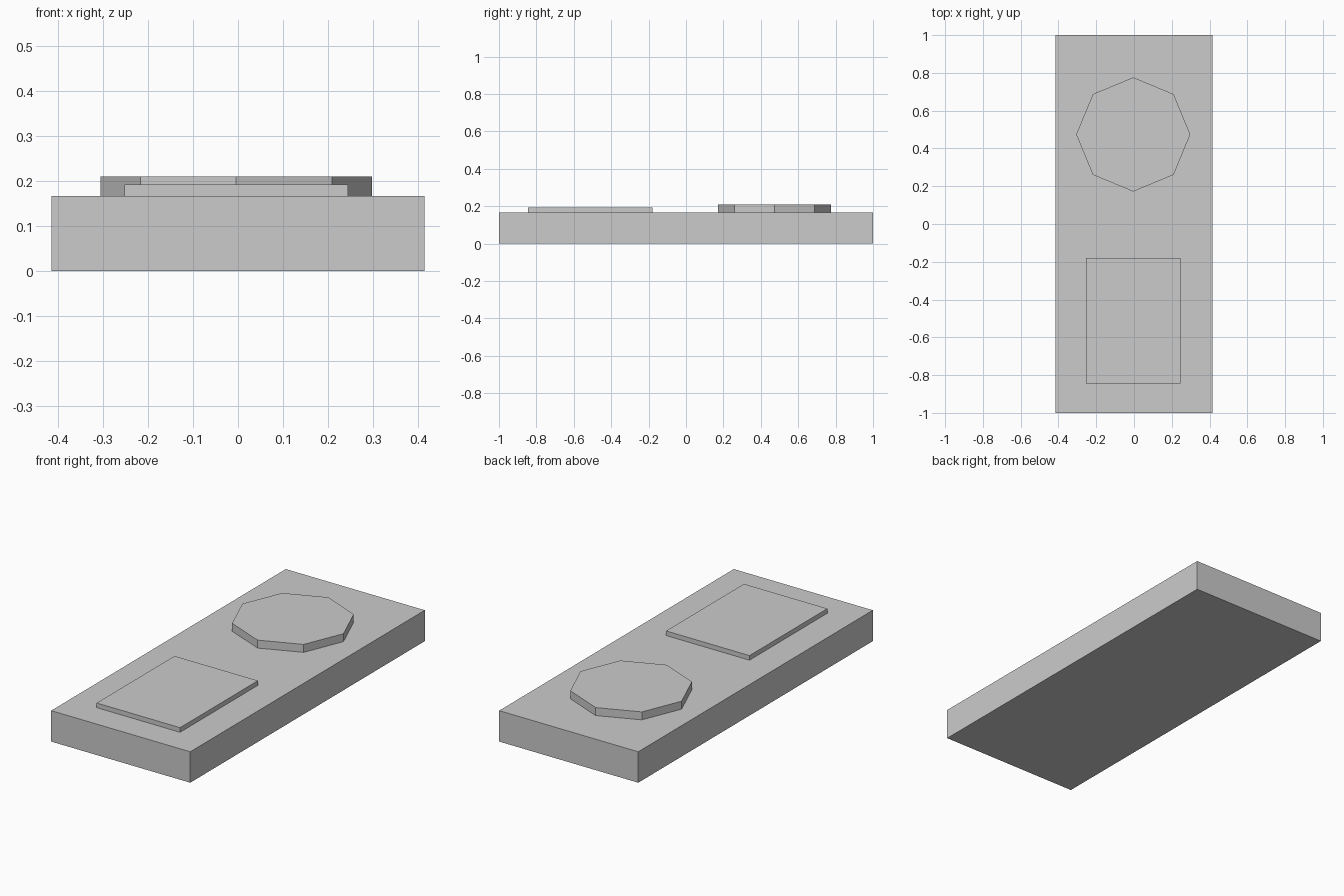
import bpy

cube = bpy.data.objects.get("Cube")
if cube:
    bpy.data.objects.remove(cube, do_unlink=True)

# Single flat grey
grey = bpy.data.materials.new("light_grey")
grey.use_nodes = True
colour = (0.6, 0.6, 0.6, 1)
grey.diffuse_color = colour
grey.node_tree.nodes["Principled BSDF"].inputs["Base Color"].default_value = colour

BODY_TOP = 0.167


def finish(name):
    obj = bpy.context.object
    obj.name = name
    obj.data.name = name
    obj.data.materials.append(grey)


def box(name, x0, x1, y0, y1, z0, z1):
    bpy.ops.mesh.primitive_cube_add(
        size=1, location=((x0 + x1) / 2, (y0 + y1) / 2, (z0 + z1) / 2))
    obj = bpy.context.object
    obj.scale = (x1 - x0, y1 - y0, z1 - z0)
    bpy.ops.object.transform_apply(location=False, rotation=False, scale=True)
    finish(name)


# Slab body
box("body", -0.415, 0.415, -1, 1, 0, BODY_TOP)

# Thin raised plate near the front, sunk slightly into the body
box("front_plate", -0.253, 0.245, -0.844, -0.18, BODY_TOP - 0.01, 0.192)

# Eight-sided dial near the back, corners on the axes
bottom, top = BODY_TOP - 0.01, 0.21
bpy.ops.mesh.primitive_cylinder_add(
    vertices=8, radius=0.302, depth=top - bottom,
    location=(-0.004, 0.474, (bottom + top) / 2))
finish("octagonal_dial")
